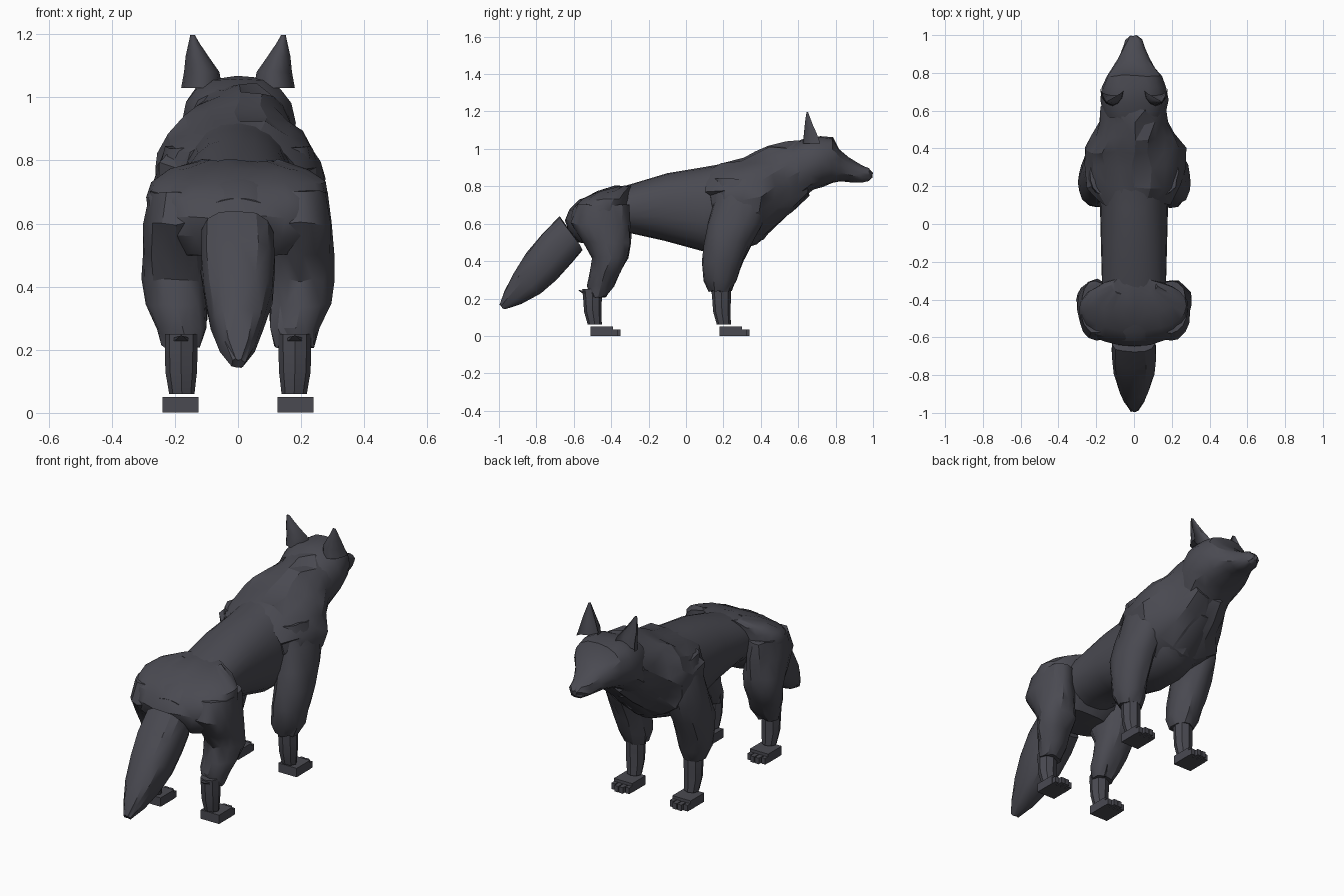
import bpy
import bmesh
import math
import random
from mathutils import Vector

random.seed(4)

default_cube = bpy.data.objects.get("Cube")
if default_cube:
    bpy.data.objects.remove(default_cube, do_unlink=True)

# Single charcoal fur colour
fur = bpy.data.materials.new("charcoal_fur")
fur.use_nodes = True
fur_colour = (0.068, 0.068, 0.083, 1)
fur.diffuse_color = fur_colour
fur.node_tree.nodes["Principled BSDF"].inputs["Base Color"].default_value = fur_colour


def finish(name, bm, angle):
    """Turn a bmesh into a named, coloured and shaded object."""
    bmesh.ops.recalc_face_normals(bm, faces=bm.faces[:])
    mesh = bpy.data.meshes.new(name)
    bm.to_mesh(mesh)
    bm.free()
    mesh.materials.append(fur)
    obj = bpy.data.objects.new(name, mesh)
    bpy.context.collection.objects.link(obj)
    bpy.ops.object.select_all(action="DESELECT")
    obj.select_set(True)
    bpy.context.view_layer.objects.active = obj
    bpy.ops.object.shade_smooth_by_angle(angle=math.radians(angle))
    return obj


def signed_power(value, exponent):
    return math.copysign(abs(value) ** exponent, value)


def loft(name, rings, sides=16, square=1.0, rough=0.0, hollow=False, angle=30):
    """Skin rings given as (first y, first z, last y, last z, half width, centre x)."""
    bm = bmesh.new()
    loops = []
    for ya, za, yb, zb, half_width, centre_x in rings:
        first, last = Vector((0, ya, za)), Vector((0, yb, zb))
        middle, reach = (first + last) / 2, (last - first) / 2
        loop = []
        for i in range(sides):
            turn = math.tau * i / sides
            along = signed_power(math.cos(turn), square)
            across = signed_power(math.sin(turn), square)
            if hollow and along > 0:
                along *= -0.4
            point = middle + reach * along
            point.x = centre_x + half_width * across
            point += Vector([random.uniform(-rough, rough) for axis in "xyz"])
            loop.append(bm.verts.new(point))
        loops.append(loop)
    for low, high in zip(loops, loops[1:]):
        for i in range(sides):
            j = (i + 1) % sides
            bm.faces.new((low[i], low[j], high[j], high[i]))
    bm.faces.new(loops[0])
    bm.faces.new(loops[-1])
    if rough:
        bmesh.ops.triangulate(bm, faces=bm.faces[:])
    return finish(name, bm, angle)


def central(rings):
    return [ring + (0,) for ring in rings]


def upright(rings, side=1, shift=0):
    """Level rings given as (z, back y, front y, half width, centre x)."""
    return [(back + shift, z, front + shift, z, half_width, side * x)
            for z, back, front, half_width, x in rings]


def box(name, x, y, z, size_x, size_y, size_z):
    bm = bmesh.new()
    bmesh.ops.create_cube(bm, size=1)
    bmesh.ops.scale(bm, vec=(size_x, size_y, size_z), verts=bm.verts[:])
    bmesh.ops.translate(bm, vec=(x, y, z), verts=bm.verts[:])
    return finish(name, bm, 30)


# Torso, from rump to neck
loft("torso", central([
    (-.62, .68, -.61, .57, .10),
    (-.57, .73, -.54, .50, .16),
    (-.45, .77, -.42, .50, .18),
    (-.30, .81, -.30, .55, .17),
    (-.10, .87, -.12, .51, .175),
    (.08, .90, .10, .45, .18),
    (.25, .93, .25, .45, .19),
    (.36, .96, .38, .49, .18),
    (.53, 1.02, .58, .68, .16),
]), sides=24, square=.9, angle=40)

# Shaggy mane around the shoulders and chest
loft("mane", central([
    (.10, .88, .14, .60, .19),
    (.20, .93, .20, .50, .25),
    (.30, .95, .32, .48, .265),
    (.38, .98, .41, .52, .265),
    (.45, 1.01, .49, .59, .215),
    (.53, 1.03, .57, .67, .18),
    (.61, 1.05, .65, .75, .165),
]), sides=20, rough=.013, angle=22)

# Broad rump joining the hind legs
loft("rump", upright([
    (.50, -.58, -.36, .20, 0),
    (.56, -.63, -.32, .265, 0),
    (.62, -.645, -.30, .285, 0),
    (.68, -.62, -.295, .29, 0),
    (.73, -.565, -.295, .275, 0),
    (.77, -.48, -.29, .22, 0),
    (.80, -.38, -.28, .12, 0),
]), sides=24, square=.9, rough=.005)

# Head and tapering snout
loft("head", central([
    (.56, 1.03, .60, .72, .165),
    (.64, 1.06, .68, .78, .18),
    (.72, 1.07, .73, .80, .17),
    (.785, 1.065, .78, .815, .145),
    (.82, 1.0, .83, .825, .115),
    (.87, .955, .88, .825, .085),
    (.93, .92, .94, .82, .058),
    (.975, .90, .975, .825, .042),
    (.998, .875, .995, .845, .018),
]), sides=16, square=.85, rough=.004)

# Bushy tail with a blunt, cut base
loft("tail", central([
    (-.68, .64, -.55, .46, .115),
    (-.77, .55, -.61, .39, .118),
    (-.85, .44, -.69, .30, .108),
    (-.92, .33, -.78, .23, .085),
    (-.97, .24, -.88, .17, .055),
    (-.998, .17, -.97, .142, .02),
]), sides=14, square=.75, rough=.004)

# Profiles shared by the left and right limbs
hind_thigh = [
    (.70, -.58, -.30, .085, .20),
    (.60, -.62, -.295, .10, .20),
    (.50, -.55, -.295, .105, .20),
    (.42, -.50, -.305, .105, .20),
    (.34, -.51, -.35, .095, .195),
    (.27, -.525, -.385, .08, .18),
    (.21, -.51, -.43, .06, .18),
]
front_upper = [
    (.84, .16, .40, .065, .17),
    (.72, .15, .44, .085, .185),
    (.60, .115, .41, .095, .195),
    (.50, .095, .355, .10, .20),
    (.40, .085, .31, .095, .195),
    (.30, .09, .27, .085, .185),
    (.24, .12, .24, .06, .18),
]
shank = [
    (.25, .135, .24, .052, .18),
    (.20, .14, .24, .052, .18),
    (.13, .145, .238, .05, .18),
    (.06, .165, .24, .04, .178),
]
ear = [
    (1.03, .625, .81, .065, .115),
    (1.08, .63, .77, .056, .115),
    (1.13, .635, .72, .036, .13),
    (1.17, .64, .685, .018, .139),
    (1.198, .645, .66, .007, .144),
]
hind_shift = -.69

for side, label in ((1, "left"), (-1, "right")):
    # Pointed ear, open towards the snout
    loft(label + "_ear", upright(ear, side), sides=12, hollow=True, angle=40)

    # Furry upper legs
    loft(label + "_hind_thigh", upright(hind_thigh, side), sides=16, rough=.006)
    loft(label + "_front_upper_leg", upright(front_upper, side), sides=16, rough=.006)

    # Pointed tuft behind the hock
    loft(label + "_hock_tuft", [
        (-.575, .245, -.565, .235, .012, side * .18),
        (-.50, .24, -.50, .20, .05, side * .18),
    ], sides=6)

    # Faceted shanks and paws with toes
    for limb, shift in (("front", 0), ("hind", hind_shift)):
        name = label + "_" + limb
        loft(name + "_shank", upright(shank, side, shift), sides=8, angle=20)
        box(name + "_paw", side * .182, .24 + shift, .026, .114, .12, .05)
        for toe in range(4):
            x = side * .182 + (toe - 1.5) * .029
            reach = .045 if toe in (1, 2) else .03
            box(name + "_toe", x, .295 + reach / 2 + shift, .018, .024, reach, .034)
